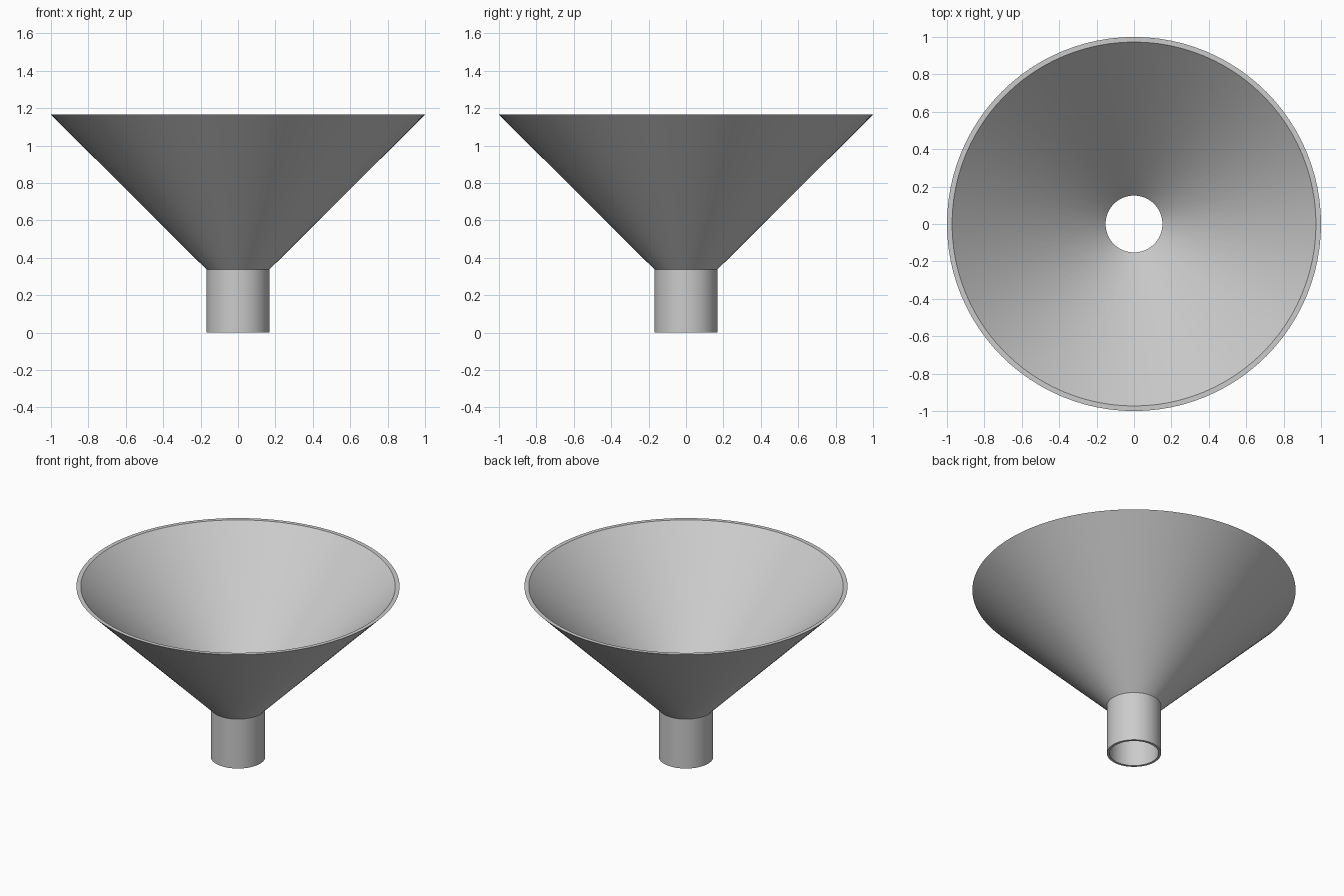
import bpy
import bmesh
import math

SEGMENTS = 96

cube = bpy.data.objects.get("Cube")
if cube:
    bpy.data.objects.remove(cube, do_unlink=True)


def make_material(name, color):
    mat = bpy.data.materials.new(name)
    mat.use_nodes = True
    mat.diffuse_color = color
    mat.node_tree.nodes["Principled BSDF"].inputs["Base Color"].default_value = color
    return mat


def lathe(name, profile, mat):
    """Spin a closed (radius, height) profile around the z axis."""
    bm = bmesh.new()
    verts = [bm.verts.new((r, 0, z)) for r, z in profile]
    edges = [bm.edges.new((v, verts[(i + 1) % len(verts)])) for i, v in enumerate(verts)]
    bmesh.ops.spin(bm, geom=verts + edges, cent=(0, 0, 0), axis=(0, 0, 1),
                   angle=math.tau, steps=SEGMENTS, use_merge=True)
    bmesh.ops.remove_doubles(bm, verts=bm.verts[:], dist=0.0001)
    bmesh.ops.recalc_face_normals(bm, faces=bm.faces[:])
    mesh = bpy.data.meshes.new(name)
    bm.to_mesh(mesh)
    bm.free()
    mesh.materials.append(mat)
    obj = bpy.data.objects.new(name, mesh)
    bpy.context.collection.objects.link(obj)
    bpy.ops.object.select_all(action="DESELECT")
    obj.select_set(True)
    bpy.context.view_layer.objects.active = obj
    bpy.ops.object.shade_smooth_by_angle(angle=math.radians(30))
    return obj


grey = make_material("light grey", (0.6, 0.6, 0.6, 1))

# Funnel: spout and cone as one thin-walled shell
outer_wall = [(0.168, 0), (0.168, 0.337), (1, 1.165)]
inner_wall = [(0.973, 1.165), (0.152, 0.345), (0.152, 0)]
lathe("funnel", outer_wall + inner_wall, grey)
